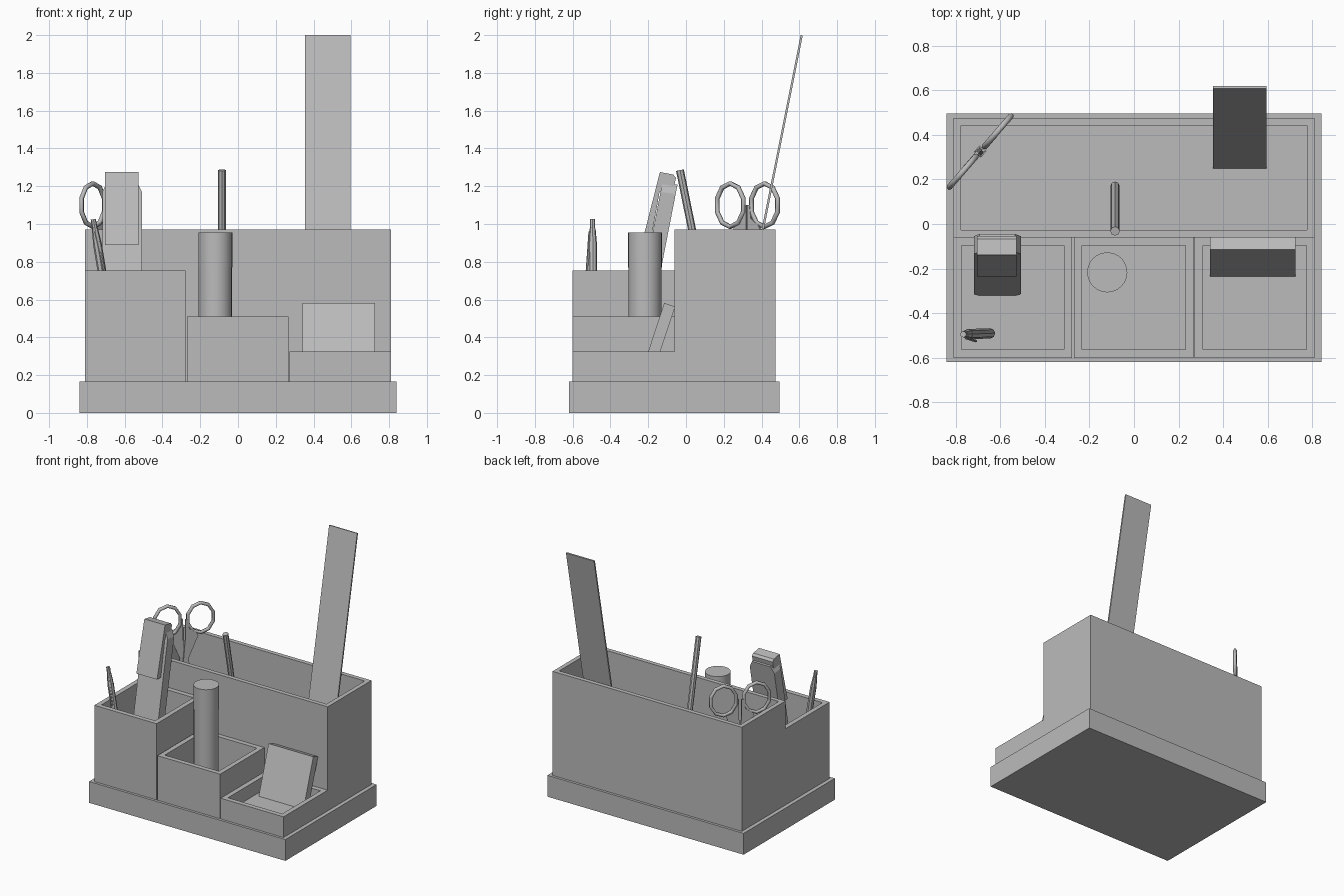
import bpy, bmesh, math
from mathutils import Vector, Matrix

cube = bpy.data.objects.get("Cube")
if cube:
    bpy.data.objects.remove(cube, do_unlink=True)

# One plain grey for everything
grey = bpy.data.materials.new("plain_grey")
grey.use_nodes = True
grey.diffuse_color = (0.5, 0.5, 0.5, 1)
grey.node_tree.nodes["Principled BSDF"].inputs["Base Color"].default_value = (0.5, 0.5, 0.5, 1)

FLOOR = 0.22
BASE_TOP = 0.165


def finish(name, bm):
    bmesh.ops.recalc_face_normals(bm, faces=bm.faces)
    mesh = bpy.data.meshes.new(name)
    bm.to_mesh(mesh)
    bm.free()
    mesh.materials.append(grey)
    obj = bpy.data.objects.new(name, mesh)
    bpy.context.collection.objects.link(obj)
    return obj


def box(name, x0, x1, y0, y1, z0, z1, wall=0):
    """Block; with a wall thickness it becomes an open tray."""
    bm = bmesh.new()
    bmesh.ops.create_cube(bm, size=1)
    for v in bm.verts:
        v.co = ((x0 + x1) / 2 + v.co.x * (x1 - x0),
                (y0 + y1) / 2 + v.co.y * (y1 - y0),
                (z0 + z1) / 2 + v.co.z * (z1 - z0))
    if wall:
        bm.normal_update()
        top = max(bm.faces, key=lambda f: f.normal.z)
        bmesh.ops.inset_region(bm, faces=[top], thickness=wall)
        inner = bmesh.ops.extrude_discrete_faces(bm, faces=[top])["faces"][0]
        for v in inner.verts:
            v.co.z = FLOOR
    return finish(name, bm)


def plate(name, outline, origin, u, v, depth):
    """Outline in the u, v plane, extruded along depth."""
    bm = bmesh.new()
    o, u, v = Vector(origin), Vector(u), Vector(v)
    face = bm.faces.new([bm.verts.new(o + u * a + v * b) for a, b in outline])
    moved = bmesh.ops.extrude_face_region(bm, geom=[face])["geom"]
    bmesh.ops.translate(bm, vec=Vector(depth),
                        verts=[g for g in moved if isinstance(g, bmesh.types.BMVert)])
    return finish(name, bm)


def side_profile(name, outline, x0, x1):
    return plate(name, outline, (x0, 0, 0), (0, 1, 0), (0, 0, 1), (x1 - x0, 0, 0))


def rod(name, start, end, r0, r1, sides):
    bm = bmesh.new()
    a, b = Vector(start), Vector(end)
    axis = b - a
    turn = axis.to_track_quat('Z', 'Y').to_matrix().to_4x4()
    bmesh.ops.create_cone(bm, cap_ends=True, segments=sides, radius1=r0, radius2=r1,
                          depth=axis.length, matrix=Matrix.Translation((a + b) / 2) @ turn)
    return finish(name, bm)


def smooth(obj):
    bpy.ops.object.select_all(action='DESELECT')
    obj.select_set(True)
    bpy.context.view_layer.objects.active = obj
    bpy.ops.object.shade_smooth_by_angle(angle=math.radians(35))


# Base and compartments
box("base", -0.84, 0.84, -0.62, 0.495, 0, BASE_TOP)
box("back_compartment", -0.81, 0.81, -0.06, 0.475, BASE_TOP, 0.97, 0.048)
for name, x0, x1, top in (("tall_compartment", -0.81, -0.277, 0.755),
                          ("middle_compartment", -0.27, 0.267, 0.51),
                          ("low_compartment", 0.272, 0.81, 0.325)):
    box(name, x0, x1, -0.6, -0.06, BASE_TOP, top, 0.052)

# Ruler leaning on the back wall
side_profile("ruler", [(0.25, FLOOR), (0.263, FLOOR), (0.618, 1.998), (0.607, 2.0)], 0.355, 0.595)

# Note pad leaning back
side_profile("note_pad", [(-0.235, FLOOR), (-0.178, 0.2), (-0.057, 0.562), (-0.115, 0.582)], 0.342, 0.725)

# Glue stick with cap
smooth(rod("glue_stick", (-0.12, -0.217, FLOOR), (-0.12, -0.217, 0.77), 0.088, 0.088, 24))
smooth(rod("glue_cap", (-0.12, -0.217, 0.77), (-0.12, -0.217, 0.955), 0.09, 0.09, 24))

# Pencil
rod("pencil", (-0.085, 0.17, 0.29), (-0.085, -0.032, 1.285), 0.021, 0.021, 8)
rod("pencil_tip", (-0.085, 0.185, FLOOR), (-0.085, 0.17, 0.29), 0.003, 0.021, 8)

# Pen with button and clip
foot, head = Vector((-0.632, -0.49, FLOOR)), Vector((-0.766, -0.495, 1.025))
at = lambda t: foot.lerp(head, t)
rod("pen_tip", at(0), at(0.1), 0.004, 0.02, 8)
rod("pen_body", at(0.1), at(0.85), 0.023, 0.023, 8)
rod("pen_collar", at(0.85), at(0.94), 0.022, 0.016, 8)
rod("pen_button", at(0.94), at(1), 0.014, 0.014, 8)
rod("pen_clip", at(0.66) + Vector((0.012, -0.032, 0)), at(0.92) + Vector((0, -0.016, 0)), 0.006, 0.006, 4)

# Stapler: body slab with chamfered foot, and arm over its head
lean = Vector((0, 0.195, 1))
plate("stapler_body",
      [(0.02, 0), (0.19, 0), (0.21, 0.03), (0.21, 0.95), (0.185, 1.0), (0.025, 1.0), (0, 0.95), (0, 0.03)],
      (-0.718, -0.32, FLOOR), (1, 0, 0), lean, (0, 0.08, -0.012))
side_profile("stapler_arm",
             [(-0.236, 0.89), (-0.138, 1.275), (-0.068, 1.262), (-0.053, 1.245),
              (-0.066, 1.185), (-0.14, 1.17), (-0.19, 0.89)], -0.705, -0.528)

# Scissors standing across the corner
along = Vector((0.655, 0.756, 0))
across = Vector((0.756, -0.655, 0))
centre = Vector((-0.69, 0.325, 0))
for side, name in ((-1, "right"), (1, "left")):
    curve = bpy.data.curves.new(name + "_scissor_ring", 'CURVE')
    curve.dimensions = '3D'
    curve.bevel_depth = 0.013
    curve.bevel_resolution = 1
    curve.materials.append(grey)
    ring = curve.splines.new('POLY')
    ring.points.add(9)
    ring.use_cyclic_u = True
    for i, p in enumerate(ring.points):
        a = math.tau * (i + 0.5) / 10
        spot = centre + along * (side * 0.12 + 0.096 * math.cos(a))
        p.co = (spot.x, spot.y, 1.1 + 0.115 * math.sin(a), 1)
    bpy.context.collection.objects.link(bpy.data.objects.new(name + "_scissor_ring", curve))
    plate(name + "_scissor_blade",
          [(0.005, 0.25), (0.05, 0.65), (0.03, 0.8), (0.1, 0.97), (0.09, 0.99), (0.035, 1.03),
           (0.026, 1.1), (0.008, 1.1), (0.008, 0.97), (-0.01, 0.75)],
          centre + across * (side * 0.007 - 0.007), along * side, (0, 0, 1), across * 0.014)
rod("scissor_pivot", centre + across * -0.02 + Vector((0, 0, 0.74)),
    centre + across * 0.02 + Vector((0, 0, 0.74)), 0.02, 0.02, 10)
